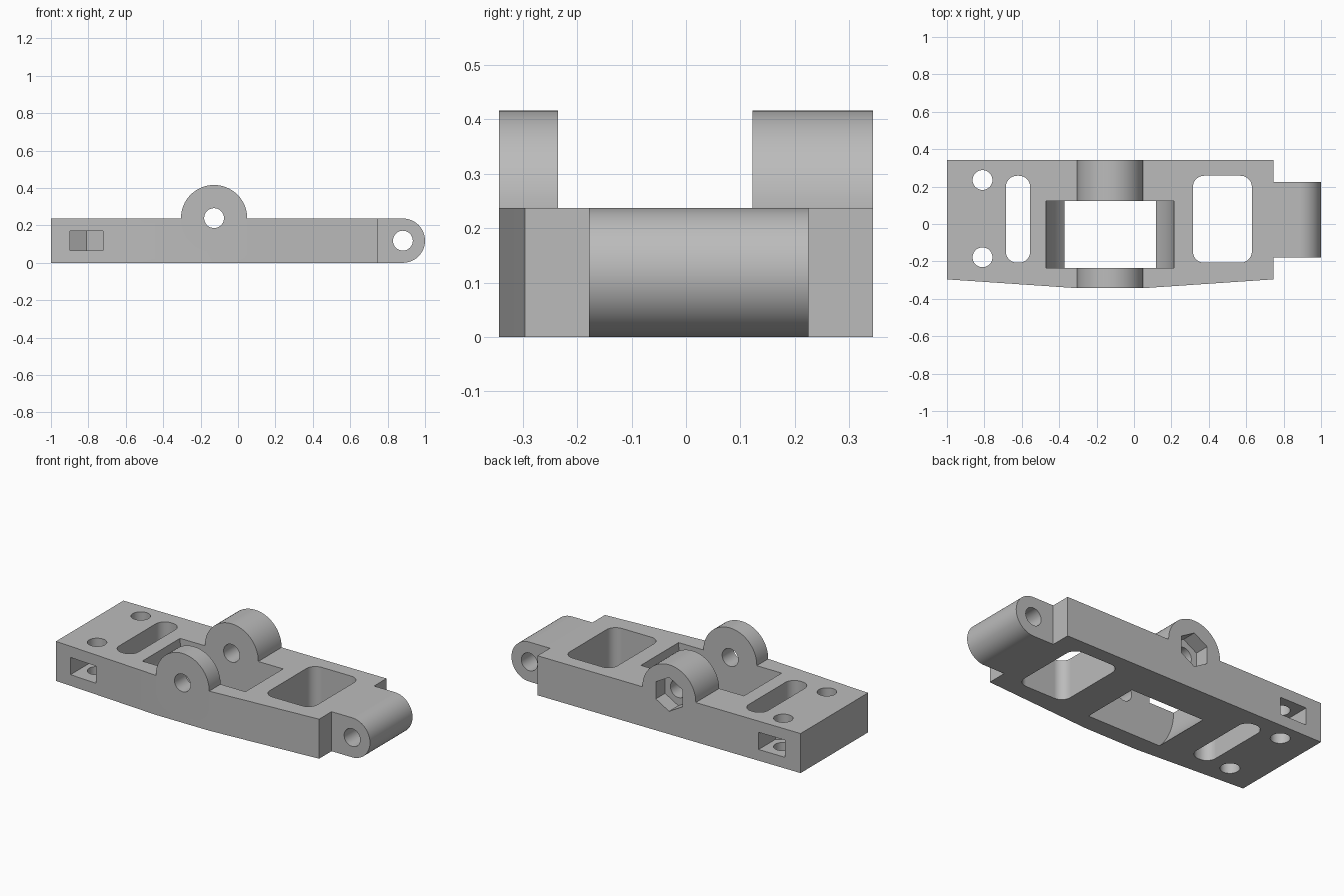
import bpy, bmesh, math
from mathutils import Vector

if "Cube" in bpy.data.objects:
    bpy.data.objects.remove(bpy.data.objects["Cube"])

grey = bpy.data.materials.new("plain_grey")
grey.use_nodes = True
grey.diffuse_color = (0.5, 0.5, 0.5, 1)
grey.node_tree.nodes["Principled BSDF"].inputs["Base Color"].default_value = (0.5, 0.5, 0.5, 1)


def arc(cx, cy, r, start=0, end=360, steps=64):
    """Points on an arc; a full turn leaves out the repeated last point."""
    count = steps if end - start == 360 else steps + 1
    angles = [math.radians(start + (end - start) * i / steps) for i in range(count)]
    return [(cx + r * math.cos(a), cy + r * math.sin(a)) for a in angles]


def rounded_rect(x0, x1, y0, y1, r):
    corners = [(x1 - r, y1 - r), (x0 + r, y1 - r), (x0 + r, y0 + r), (x1 - r, y0 + r)]
    pts = []
    for i, (cx, cy) in enumerate(corners):
        pts += arc(cx, cy, r, 90 * i, 90 * i + 90, 12)
    return pts


def prism(name, outline, axis, lo, hi):
    """Extrude an outline: (x, y) points along z, or (x, z) points along y."""
    bm = bmesh.new()
    place = (lambda p: (p[0], p[1], lo)) if axis == "z" else (lambda p: (p[0], lo, p[1]))
    face = bm.faces.new([bm.verts.new(place(p)) for p in outline])
    grown = bmesh.ops.extrude_face_region(bm, geom=[face])["geom"]
    shift = Vector((0, 0, hi - lo)) if axis == "z" else Vector((0, hi - lo, 0))
    bmesh.ops.translate(bm, vec=shift, verts=[v for v in grown if isinstance(v, bmesh.types.BMVert)])
    bmesh.ops.recalc_face_normals(bm, faces=bm.faces)
    mesh = bpy.data.meshes.new(name)
    bm.to_mesh(mesh)
    bm.free()
    mesh.materials.append(grey)
    obj = bpy.data.objects.new(name, mesh)
    bpy.context.collection.objects.link(obj)
    return obj


def combine(target, tool, operation):
    mod = target.modifiers.new(tool.name, "BOOLEAN")
    mod.object, mod.operation, mod.solver = tool, operation, "EXACT"
    bpy.context.view_layer.objects.active = target
    bpy.ops.object.modifier_apply(modifier=mod.name)
    bpy.data.objects.remove(tool)


HEIGHT = 0.237
FRONT, BACK = -0.343, 0.343
PIVOT = (-0.128, 0.239)
HINGE_R = HEIGHT / 2
HINGE = (1 - HINGE_R, HINGE_R)
BOLT_R, NUT_R = 0.053, 0.102

# Tapered plate
body = prism("bracket_body", [(-1, BACK), (0.745, BACK), (0.745, -0.296), (0.05, FRONT),
                              (-0.305, FRONT), (-1, -0.296)], "z", 0, HEIGHT)

# Pivot boss across the plate, and hinge knuckle at the end
combine(body, prism("pivot_boss", arc(*PIVOT, 0.177), "y", FRONT, BACK), "UNION")
knuckle = [(0.7, 0)] + arc(*HINGE, HINGE_R, -90, 90, 32) + [(0.7, HEIGHT)]
combine(body, prism("hinge_knuckle", knuckle, "y", -0.178, 0.225), "UNION")

# Round clearance pocket that splits the boss into two ears
cutters = [prism("pocket", arc(*PIVOT, 0.342, steps=96), "y", -0.235, 0.122)]

# Lightening slot and window
cutters.append(prism("slot", rounded_rect(-0.685, -0.555, -0.207, 0.258, 0.06), "z", -0.1, 0.4))
cutters.append(prism("window", rounded_rect(0.315, 0.63, -0.207, 0.258, 0.06), "z", -0.1, 0.4))

# Pivot and hinge pin holes, with a hexagonal nut recess at the back of the pivot
cutters.append(prism("pivot_hole", arc(*PIVOT, BOLT_R), "y", -0.5, 0.5))
cutters.append(prism("hinge_hole", arc(*HINGE, BOLT_R), "y", -0.5, 0.5))
cutters.append(prism("pivot_nut", arc(*PIVOT, NUT_R, 30, 390, 6), "y", 0.255, 0.5))

# Vertical bolt holes with nut slots open to the front and back
for side, y in (("front", -0.178), ("back", 0.235)):
    x, out = -0.81, -1 if side == "front" else 1
    half = NUT_R * math.cos(math.radians(30))
    slot = [(x - half, out * 0.5), (x - half, y - out * NUT_R / 2), (x, y - out * NUT_R),
            (x + half, y - out * NUT_R / 2), (x + half, out * 0.5)]
    cutters.append(prism(side + "_bolt_hole", arc(x, y, BOLT_R), "z", -0.1, 0.4))
    cutters.append(prism(side + "_nut_slot", slot, "z", 0.067, 0.17))

for cutter in cutters:
    combine(body, cutter, "DIFFERENCE")

# Smooth the curved walls and keep the flats flat
bpy.ops.object.select_all(action="DESELECT")
body.select_set(True)
bpy.context.view_layer.objects.active = body
bpy.ops.object.shade_smooth_by_angle(angle=math.radians(25))
weighted = body.modifiers.new("flat_faces", "WEIGHTED_NORMAL")
weighted.keep_sharp = True
